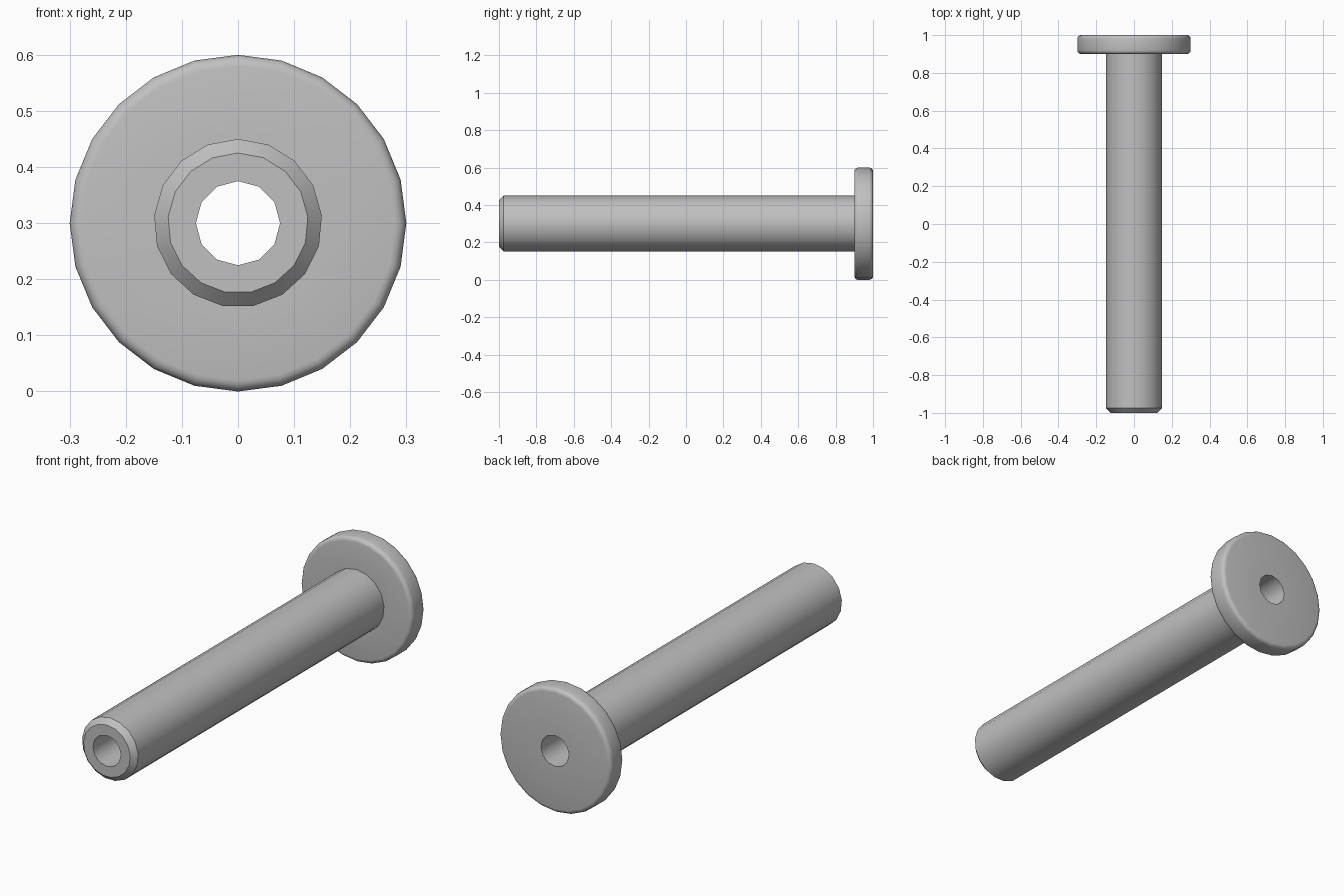
import bpy
import bmesh
from math import sin, cos, pi, radians

cube = bpy.data.objects.get("Cube")
if cube:
    bpy.data.objects.remove(cube, do_unlink=True)

AXIS_Z = 0.3
BORE_R, SHAFT_R, FLANGE_R = 0.075, 0.15, 0.3
BORE_N, SHAFT_N, FLANGE_N = 12, 17, 24
FRONT, SEAT, BACK = -1.0, 0.9, 1.0
CHAMFER, FILLET = 0.025, 0.02


def material(name, value):
    mat = bpy.data.materials.new(name)
    mat.use_nodes = True
    colour = (value, value, value, 1)
    mat.diffuse_color = colour
    mat.node_tree.nodes["Principled BSDF"].inputs["Base Color"].default_value = colour
    return mat


def ring(bm, y, r, n):
    """Closed loop of edges round the sleeve axis, first corner at the top."""
    verts = [bm.verts.new((r * sin(2 * pi * i / n), y, AXIS_Z + r * cos(2 * pi * i / n)))
             for i in range(n)]
    return [bm.edges.new((verts[i], verts[(i + 1) % n])) for i in range(n)]


# Chamfered shaft
profile = [(FRONT, BORE_R, BORE_N),
           (FRONT, SHAFT_R - CHAMFER, SHAFT_N),
           (FRONT + CHAMFER, SHAFT_R, SHAFT_N),
           (SEAT, SHAFT_R, SHAFT_N)]

# Flange with both rims rounded
steps = [i * pi / 8 for i in range(5)]
inner = FLANGE_R - FILLET
profile += [(SEAT + FILLET * (1 - cos(a)), inner + FILLET * sin(a), FLANGE_N) for a in steps]
profile += [(BACK - FILLET * (1 - cos(a)), inner + FILLET * sin(a), FLANGE_N)
            for a in reversed(steps)]

# Back end of the through bore
profile.append((BACK, BORE_R, BORE_N))

# Skin the rings, closing back through the bore
bm = bmesh.new()
rings = [ring(bm, *p) for p in profile]
for i, loop in enumerate(rings):
    bmesh.ops.bridge_loops(bm, edges=loop + rings[(i + 1) % len(rings)])
bmesh.ops.recalc_face_normals(bm, faces=bm.faces)

mesh = bpy.data.meshes.new("flanged_sleeve")
bm.to_mesh(mesh)
bm.free()
mesh.materials.append(material("plain grey", 0.53))
sleeve = bpy.data.objects.new("flanged_sleeve", mesh)
bpy.context.collection.objects.link(sleeve)

bpy.ops.object.select_all(action="DESELECT")
sleeve.select_set(True)
bpy.context.view_layer.objects.active = sleeve
bpy.ops.object.shade_smooth_by_angle(angle=radians(35))
